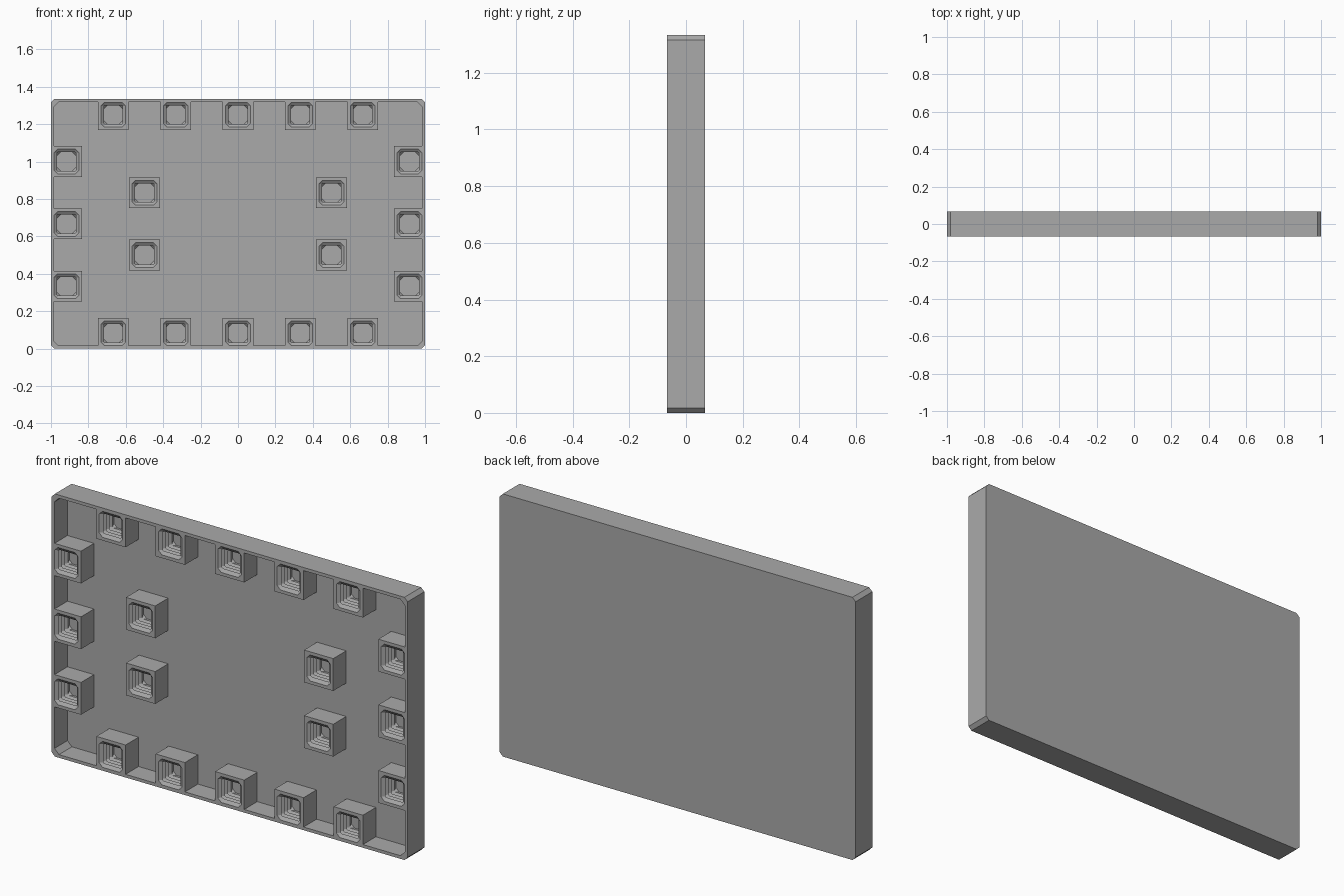
import bpy
import bmesh

cube = bpy.data.objects.get("Cube")
if cube:
    bpy.data.objects.remove(cube, do_unlink=True)

W, H, T = 1.0, 0.667, 0.067     # half width, half height, half thickness
RIM = 0.016                     # wall thickness
FLOOR = 0.037                   # depth of the tray floor
MID = H                         # height of the centre

grey = bpy.data.materials.new("plain grey")
grey.use_nodes = True
colour = (0.4, 0.4, 0.4, 1)
grey.diffuse_color = colour
grey.node_tree.nodes["Principled BSDF"].inputs["Base Color"].default_value = colour


def ring(bm, cx, cz, hx, hz, cut, y):
    """Rectangle with cut corners, two points per corner."""
    pts = []
    for sx, sz in ((-1, -1), (1, -1), (1, 1), (-1, 1)):
        pair = [(cx + sx * hx, y, cz + sz * (hz - cut)),
                (cx + sx * (hx - cut), y, cz + sz * hz)]
        pts += pair if sx == sz else pair[::-1]
    return [bm.verts.new(p) for p in pts]


def bridge(bm, a, b):
    n = len(a)
    for i in range(n):
        j = (i + 1) % n
        bm.faces.new((a[i], a[j], b[j], b[i]))


def finish(bm, name):
    mesh = bpy.data.meshes.new(name)
    bm.to_mesh(mesh)
    bm.free()
    mesh.materials.append(grey)
    obj = bpy.data.objects.new(name, mesh)
    bpy.context.collection.objects.link(obj)


def make_tray():
    bm = bmesh.new()
    loops = [ring(bm, 0, MID, W, H, 0.018, T),
             ring(bm, 0, MID, W, H, 0.018, -T),
             ring(bm, 0, MID, W - RIM, H - RIM, 0.025, -T),
             ring(bm, 0, MID, W - RIM, H - RIM, 0.025, FLOOR)]
    for a, b in zip(loops, loops[1:]):
        bridge(bm, a, b)
    bm.faces.new(loops[0][::-1])
    bm.faces.new(loops[-1])
    finish(bm, "tray")


def make_socket(name, cx, cz):
    bm = bmesh.new()
    half = 0.082
    # block walls, stopped at the inside of the rim
    x0, x1 = max(cx - half, RIM - W), min(cx + half, W - RIM)
    z0, z1 = max(cz - half, RIM), min(cz + half, 2 * H - RIM)
    corners = ((x0, z0), (x1, z0), (x1, z1), (x0, z1))
    back = [bm.verts.new((x, FLOOR, z)) for x, z in corners]
    front = [bm.verts.new((x, -T, z)) for x, z in corners]
    bridge(bm, back, front)
    # ribbed hole
    wide, narrow, ribs = 0.066, 0.05, 4
    step = 0.095 / (2 * ribs)
    loops = []
    for i in range(2 * ribs + 1):
        h, cut = (narrow, 0.004) if i % 2 else (wide, 0.018)
        if i == 2 * ribs:
            h = narrow
        loops.append(ring(bm, cx, cz, h, h, cut, -T + i * step))
    for a, b in zip(loops, loops[1:]):
        bridge(bm, a, b)
    bm.faces.new(loops[-1])
    # front face around the hole
    lip = loops[0]
    for i in range(4):
        j = (i + 1) % 4
        bm.faces.new((front[i], front[j], lip[2 * j], lip[2 * i + 1]))
        bm.faces.new((front[i], lip[2 * i + 1], lip[2 * i]))
    finish(bm, name)


make_tray()
edge = 0.083
for i in range(-2, 3):
    make_socket("bottom_socket", i / 3, edge)
    make_socket("top_socket", i / 3, 2 * H - edge)
for side, sx in (("left", 1), ("right", -1)):
    for i in (-1, 0, 1):
        make_socket(side + "_socket", sx * (W - edge), MID + i / 3)
    for i in (-1, 1):
        make_socket(side + "_inner_socket", sx * 0.5, MID + i / 6)
